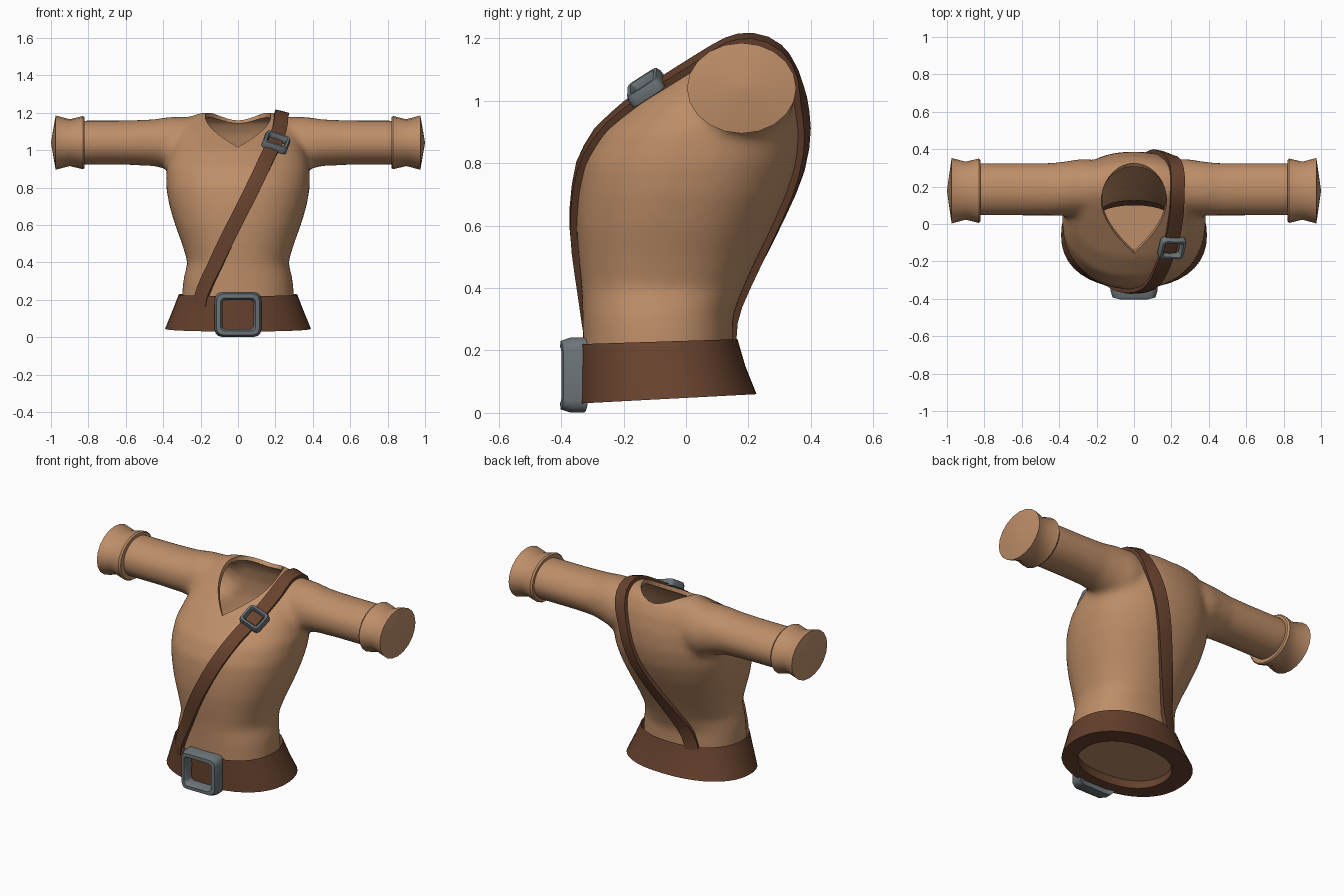
import bpy, bmesh, math
from mathutils import Vector, Matrix
from mathutils.bvhtree import BVHTree

if "Cube" in bpy.data.objects:
    bpy.data.objects.remove(bpy.data.objects["Cube"])


def material(name, rgb):
    m = bpy.data.materials.new(name)
    m.diffuse_color = (*rgb, 1)
    m.use_nodes = True
    m.node_tree.nodes["Principled BSDF"].inputs["Base Color"].default_value = m.diffuse_color
    return m


TAN = material("tan cloth", (0.515, 0.27, 0.138))
BROWN = material("brown leather", (0.135, 0.054, 0.027))
GREY = material("grey metal", (0.15, 0.175, 0.188))


def add(name, bm, *mats):
    bmesh.ops.recalc_face_normals(bm, faces=bm.faces)
    me = bpy.data.meshes.new(name)
    bm.to_mesh(me)
    bm.free()
    ob = bpy.data.objects.new(name, me)
    for m in mats:
        me.materials.append(m)
    bpy.context.collection.objects.link(ob)
    return ob


def loft(name, rings, mat, caps=True, loop=False):
    """Skin a list of point rings."""
    bm = bmesh.new()
    vs = [[bm.verts.new(p) for p in r] for r in rings]
    n = len(vs[0])
    for a, b in list(zip(vs, vs[1:])) + ([(vs[-1], vs[0])] if loop else []):
        for i in range(n):
            bm.faces.new((a[i], a[(i + 1) % n], b[(i + 1) % n], b[i]))
    if caps and not loop:
        bm.faces.new(vs[0])
        bm.faces.new(vs[-1])
    return add(name, bm, mat)


def oval(rx, y0, y1, z0, z1=None, n=40, e=2.25):
    """Rounded ring from y0 (height z0) to y1 (height z1)."""
    z1 = z0 if z1 is None else z1
    pts = []
    for i in range(n):
        c, s = math.cos(2 * math.pi * i / n), math.sin(2 * math.pi * i / n)
        x = math.copysign(abs(c) ** (2 / e), c)
        t = (math.copysign(abs(s) ** (2 / e), s) + 1) / 2
        pts.append((rx * x, y0 + (y1 - y0) * t, z0 + (z1 - z0) * t))
    return pts


def arm_ring(x, ry, rz, cy, cz, n=20):
    return [(x, cy + ry * math.cos(2 * math.pi * i / n),
             cz + rz * math.sin(2 * math.pi * i / n)) for i in range(n)]


def bake(ob):
    """Apply all modifiers."""
    dg = bpy.context.evaluated_depsgraph_get()
    ob.data = bpy.data.meshes.new_from_object(ob.evaluated_get(dg))
    ob.modifiers.clear()


def smooth(ob, angle=35):
    bpy.ops.object.select_all(action='DESELECT')
    ob.select_set(True)
    bpy.context.view_layer.objects.active = ob
    bpy.ops.object.shade_smooth_by_angle(angle=math.radians(angle))


# shirt body: half width, front y, back y, height
torso = [(.30, -.335, .15, .10), (.30, -.33, .15, .23), (.292, -.332, .15, .31),
         (.27, -.335, .185, .40), (.30, -.345, .23, .50), (.337, -.352, .28, .60),
         (.367, -.348, .33, .70), (.385, -.335, .37, .80), (.385, -.285, .388, .90),
         (.36, -.18, .385, 1.0), (.33, -.03, .36, 1.1), (.28, .07, .325, 1.165),
         (.21, .13, .27, 1.2)]
shirt = loft("shirt", [oval(*r) for r in torso], TAN)

# sleeves joined to the body, then blended
for s in (-1, 1):
    arm = [(.05, .13, .14, .2, 1.03), (.28, .155, .16, .195, 1.02),
           (.36, .147, .145, .19, 1.035), (.45, .142, .126, .185, 1.04),
           (.60, .142, .12, .185, 1.04), (.86, .142, .12, .185, 1.04)]
    sleeve = loft("sleeve", [arm_ring(s * x, *r) for x, *r in arm], TAN)
    mod = shirt.modifiers.new("join", 'BOOLEAN')
    mod.operation, mod.object, mod.solver = 'UNION', sleeve, 'EXACT'
    bake(shirt)
    bpy.data.objects.remove(sleeve)
mod = shirt.modifiers.new("blend", 'REMESH')
mod.mode, mod.voxel_size = 'VOXEL', .018
mod = shirt.modifiers.new("relax", 'SMOOTH')
mod.factor, mod.iterations = .5, 12
bake(shirt)
shirt.data.materials.clear()
for m in (TAN, BROWN):
    shirt.data.materials.append(m)
bm = bmesh.new()
bm.from_mesh(shirt.data)
tree = BVHTree.FromBMesh(bm)
bm.free()

# pointed neck opening
drop = [(.175 * math.cos(a), .12 + .205 * math.sin(a))
        for a in (math.pi * i / 18 for i in range(19))]
left = [(-.175 * (1 - u ** 1.8), .12 - .275 * u) for u in (i / 9 for i in range(1, 10))]
drop += left + [(-x, y) for x, y in reversed(left[:-1])]
cutter = loft("neck_cutter", [[(x, y, z) for x, y in drop] for z in (.85, 1.4)], TAN)
cutter.data.materials.append(BROWN)
for p in cutter.data.polygons:
    p.material_index = 1
mod = shirt.modifiers.new("neck", 'BOOLEAN')
mod.operation, mod.object, mod.solver = 'DIFFERENCE', cutter, 'EXACT'
bake(shirt)
bpy.data.objects.remove(cutter)
bm = bmesh.new()
bm.from_mesh(shirt.data)
bmesh.ops.delete(bm, geom=[f for f in bm.faces if f.material_index == 1], context='FACES')
bmesh.ops.bisect_plane(bm, geom=bm.verts[:] + bm.edges[:] + bm.faces[:],
                       plane_co=(0, 0, .19), plane_no=(0, 0, 1), clear_inner=True)
bm.to_mesh(shirt.data)
bm.free()
mod = shirt.modifiers.new("cloth", 'SOLIDIFY')
mod.thickness, mod.offset = .025, -1
bake(shirt)
shirt.data.materials.clear()
shirt.data.materials.append(TAN)
smooth(shirt, 50)

# flared cuffs with shallow pointed ends
for s, side in ((-1, "left"), (1, "right")):
    prof = [(.82, .13, .11), (.82, .163, .136), (.83, .172, .142), (.90, .155, .125),
            (.975, .175, .145), (1.0, .001, .001)]
    smooth(loft(side + "_cuff", [arm_ring(s * x, a, b, .178, 1.04) for x, a, b in prof], TAN))

# belt ring and the cloth floor inside it
belt = loft("belt", [oval(.28, -.28, .10, .15), oval(.317, -.345, .165, .22, .236),
                     oval(.35, -.343, .19, .135, .15), oval(.39, -.343, .226, .03, .06),
                     oval(.285, -.28, .12, .04, .06)], BROWN, loop=True)
smooth(belt)
loft("shirt_floor", [oval(.29, -.29, .11, .09), oval(.29, -.29, .11, .1)], TAN)


# shoulder strap laid over the body
def on_body(p):
    co, no, _, _ = tree.find_nearest(p)
    return co, no


guide = [Vector(p) for p in (
    (-.235, -.34, .17), (-.20, -.33, .25), (-.09, -.35, .46), (.01, -.35, .66),
    (.10, -.32, .84), (.165, -.2, .98), (.205, -.1, 1.06), (.23, .04, 1.15),
    (.235, .17, 1.2), (.225, .29, 1.15), (.19, .37, 1.04), (.14, .385, .9),
    (.06, .33, .7), (-.04, .23, .48), (-.12, .16, .30), (-.155, .15, .17))]
path = []
for i in range(len(guide) - 1):
    a, b, c, d = (guide[max(0, min(len(guide) - 1, i + k))] for k in (-1, 0, 1, 2))
    for t in (0, .33, .67):
        path.append(.5 * (2 * b + (c - a) * t + (2 * a - 5 * b + 4 * c - d) * t * t
                          + (3 * b - a - 3 * c + d) * t ** 3))
path.append(guide[-1])
rings = []
for i, p in enumerate(path):
    tan = (path[min(i + 1, len(path) - 1)] - path[max(i - 1, 0)]).normalized()
    co, no = on_body(p)
    side = tan.cross(no).normalized() * .038
    (l, ln), (r, rn) = on_body(co - side), on_body(co + side)
    rings.append([l - ln * .008, l + (ln + no) * .011, co + no * .024,
                  r + (rn + no) * .011, r - rn * .008])
smooth(loft("shoulder_strap", rings, BROWN))


# buckles: rounded frames with a chamfered section
def buckle(name, hw, hh, rad, w, t, bow, matrix):
    rings = []
    for inset, h in ((0, 0), (0, .6 * t), (.25 * w, t), (.72 * w, t), (w, .65 * t), (w, 0)):
        r = max(rad - inset * .5, .008)
        ring = []
        for k, (sx, sy) in enumerate(((1, 1), (-1, 1), (-1, -1), (1, -1))):
            for j in range(4):
                a = math.pi / 2 * (k + j / 3)
                x = sx * (hw - inset - r) + r * math.cos(a)
                y = sy * (hh - inset - r) + r * math.sin(a)
                ring.append(matrix @ Vector((x, y, h - bow * x * x)))
        rings.append(ring)
    smooth(loft(name, rings, GREY, loop=True), 30)


def frame(origin, up, out):
    out = out.normalized()
    x = up.cross(out).normalized()
    y = out.cross(x)
    return Matrix.Translation(origin) @ Matrix((x, y, out)).transposed().to_4x4()


buckle("belt_buckle", .125, .12, .04, .043, .075, 1.3,
       frame(Vector((0, -.335, .121)), Vector((0, 0, 1)), Vector((0, -1, 0))))
co, no = on_body(Vector((.2, -.12, 1.03)))
buckle("strap_buckle", .07, .062, .022, .025, .04, 0,
       frame(co + no * .01, Vector((.22, .75, .6)), no))
